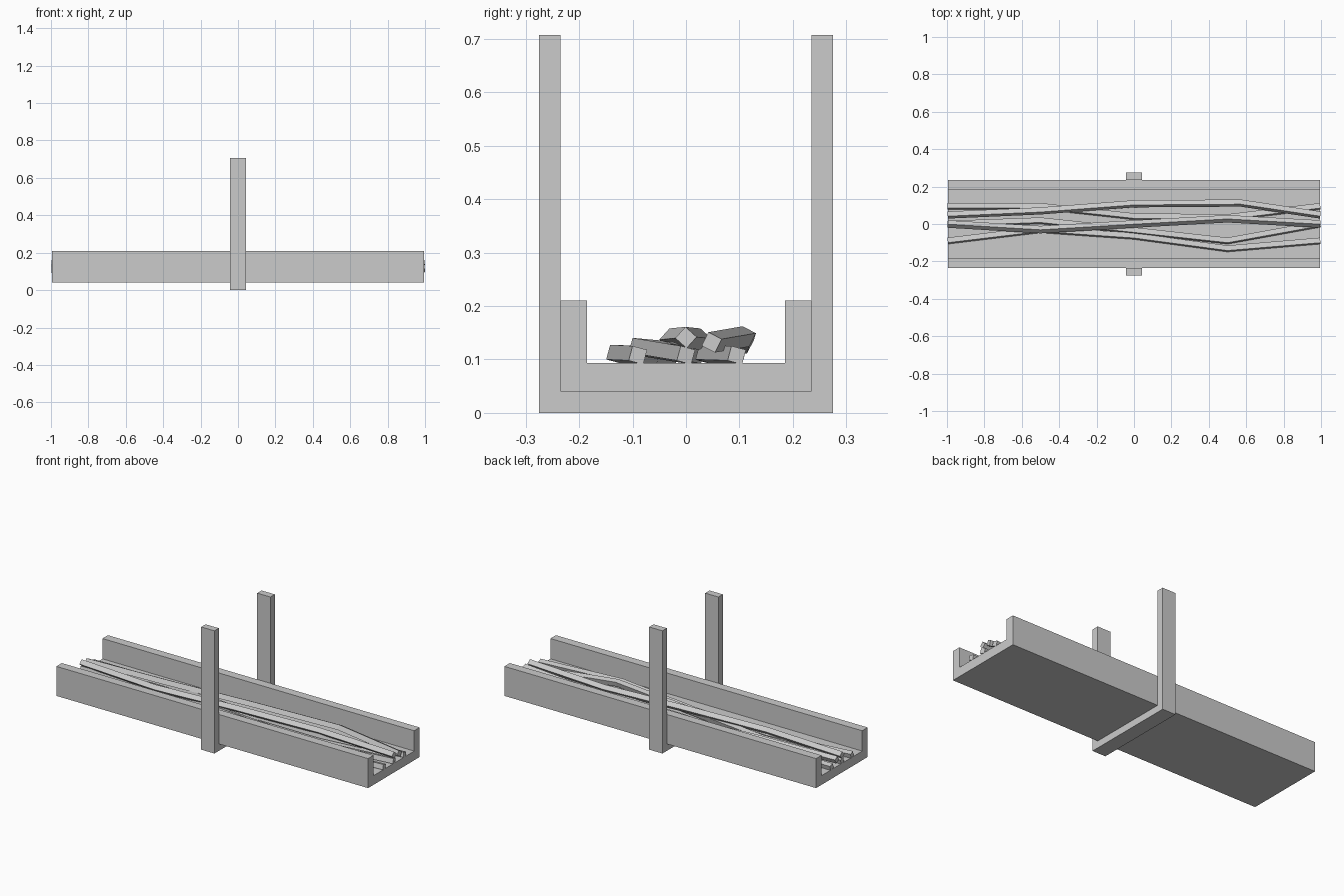
import bpy, bmesh, math
from mathutils import Vector

if "Cube" in bpy.data.objects:
    bpy.data.objects.remove(bpy.data.objects["Cube"])


def add_mesh(name, bm):
    bmesh.ops.recalc_face_normals(bm, faces=bm.faces)
    me = bpy.data.meshes.new(name)
    bm.to_mesh(me)
    bm.free()
    ob = bpy.data.objects.new(name, me)
    bpy.context.collection.objects.link(ob)
    return ob


def loft(name, rings):
    """Skin equal-sized closed rings and cap both ends."""
    bm = bmesh.new()
    vs = [[bm.verts.new(p) for p in r] for r in rings]
    n = len(vs[0])
    for a, b in zip(vs, vs[1:]):
        for i in range(n):
            j = (i + 1) % n
            bm.faces.new((a[i], a[j], b[j], b[i]))
    bm.faces.new(vs[0])
    bm.faces.new(vs[-1])
    return add_mesh(name, bm)


def u_channel(name, half_len, outer, inner, bottom, floor, top):
    prof = [(-outer, bottom), (outer, bottom), (outer, top), (inner, top),
            (inner, floor), (-inner, floor), (-inner, top), (-outer, top)]
    return loft(name, [[(x, y, z) for y, z in prof] for x in (-half_len, half_len)])


def cable(name, path, angle, radius=0.02):
    pts = [Vector(p) for p in path]
    rings = []
    for i, p in enumerate(pts):
        t = (pts[min(i + 1, len(pts) - 1)] - pts[max(i - 1, 0)]).normalized()
        side = Vector((0, 0, 1)).cross(t).normalized()
        up = t.cross(side)
        rings.append([p + radius * (math.cos(a) * side + math.sin(a) * up)
                      for a in (math.radians(angle + 90 * k) for k in range(4))])
    return loft(name, rings)


# Tray and hanger bracket
u_channel("cable_tray", 0.994, 0.235, 0.185, 0.04, 0.093, 0.21)
u_channel("hanger_bracket", 0.042, 0.275, 0.235, 0.0, 0.04, 0.707)

# Loose square cables lying in the tray
E = 0.996
cable("cable_1", [(-E, -.09, .108), (-.5, -.03, .108), (0, -.065, .108),
                  (.5, -.132, .11), (E, -.09, .108)], 30)
cable("cable_2", [(-E, 0, .108), (-.5, .018, .11), (0, -.035, .118),
                  (.5, -.09, .123), (E, 0, .108)], 30)
cable("cable_3", [(-E, 0, .141), (-.5, -.03, .138), (0, 0, .141),
                  (.5, .028, .138), (E, 0, .141)], 3)
cable("cable_4", [(-E, .048, .132), (-.5, .07, .132), (0, .108, .13),
                  (.57, .112, .143), (E, .048, .132)], 18)
cable("cable_5", [(-E, .095, .108), (-.5, .095, .11), (0, .04, .108),
                  (.5, .035, .11), (E, .095, .108)], 30)
